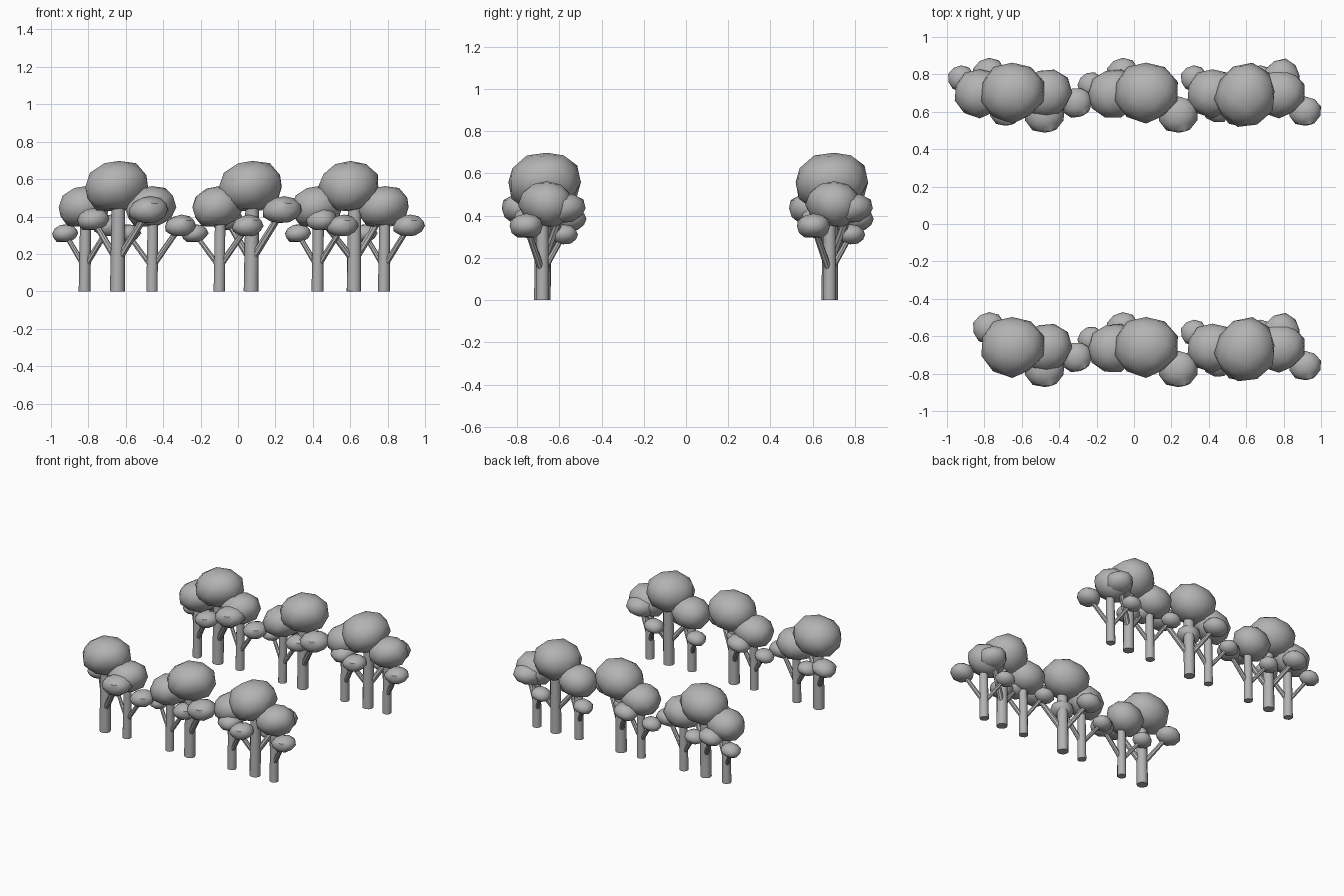
import bpy, bmesh, math, random
from mathutils import Vector, Matrix

cube = bpy.data.objects.get("Cube")
if cube:
    bpy.data.objects.remove(cube, do_unlink=True)

GREY = (0.45, 0.45, 0.45, 1)
grey = bpy.data.materials.new("plain grey")
grey.use_nodes = True
grey.diffuse_color = GREY
grey.node_tree.nodes["Principled BSDF"].inputs["Base Color"].default_value = GREY


def finish(bm, name):
    """Turn a bmesh into a smooth shaded mesh in the shared material."""
    mesh = bpy.data.meshes.new(name)
    bm.to_mesh(mesh)
    bm.free()
    mesh.materials.append(grey)
    obj = bpy.data.objects.new(name, mesh)
    bpy.context.collection.objects.link(obj)
    bpy.ops.object.select_all(action='DESELECT')
    obj.select_set(True)
    bpy.context.view_layer.objects.active = obj
    bpy.ops.object.shade_smooth_by_angle(angle=math.radians(40))
    mesh = obj.data
    bpy.data.objects.remove(obj, do_unlink=True)
    return mesh


def foliage(name, centre, radii, seed):
    """Lumpy low-poly crown with a flattened underside and a leaning top."""
    rng = random.Random(seed)
    bm = bmesh.new()
    bmesh.ops.create_icosphere(bm, subdivisions=2, radius=1)
    for v in bm.verts:
        v.co *= rng.uniform(0.96, 1.08)
        v.co.z = max(v.co.z, -0.92)
        v.co.x += 0.08 * v.co.z
        v.co = Vector(centre) + Vector(a * b for a, b in zip(v.co, radii))
    return finish(bm, name)


def limb(name, start, end, r1, r2, sides):
    """Tapered round limb between two points."""
    start, end = Vector(start), Vector(end)
    axis = end - start
    turn = axis.to_track_quat('Z', 'Y').to_matrix().to_4x4()
    bm = bmesh.new()
    bmesh.ops.create_cone(bm, cap_ends=True, segments=sides, radius1=r1,
                          radius2=r2, depth=axis.length,
                          matrix=Matrix.Translation((start + end) / 2) @ turn)
    return finish(bm, name)


# Parts of one tree, shared by every copy
parts = [
    limb("trunk", (0, 0, 0), (0.005, 0, 0.4), 0.032, 0.029, 10),
    limb("right_branch", (0, 0, 0.13), (-0.1, 0.095, 0.3), 0.015, 0.013, 8),
    limb("left_branch", (0, 0, 0.13), (0.13, -0.072, 0.34), 0.017, 0.015, 8),
    foliage("crown", (-0.005, 0.022, 0.45), (0.136, 0.129, 0.113), 4),
    foliage("right_crown", (-0.105, 0.1, 0.31), (0.07, 0.068, 0.05), 7),
    foliage("left_crown", (0.135, -0.077, 0.35), (0.085, 0.08, 0.06), 9),
]

# Position along the row, size and turn of each tree
TREES = [(-0.82, 1, 0), (-0.645, 1.24, 0), (-0.46, 1, 18), (-0.1, 1, 18),
         (0.07, 1.24, 0), (0.425, 1, 0), (0.62, 1.24, 60), (0.78, 1, 0)]

# The front row starts one tree later than the back row
for row, y, trees in (("back", 0.68, TREES), ("front", -0.68, TREES[1:])):
    for i, (x, size, turn) in enumerate(trees, 1):
        for mesh in parts:
            obj = bpy.data.objects.new(f"{row}_tree_{i}_{mesh.name}", mesh)
            obj.location = (x, y, 0)
            obj.scale = (size,) * 3
            obj.rotation_euler.z = math.radians(turn)
            bpy.context.collection.objects.link(obj)
